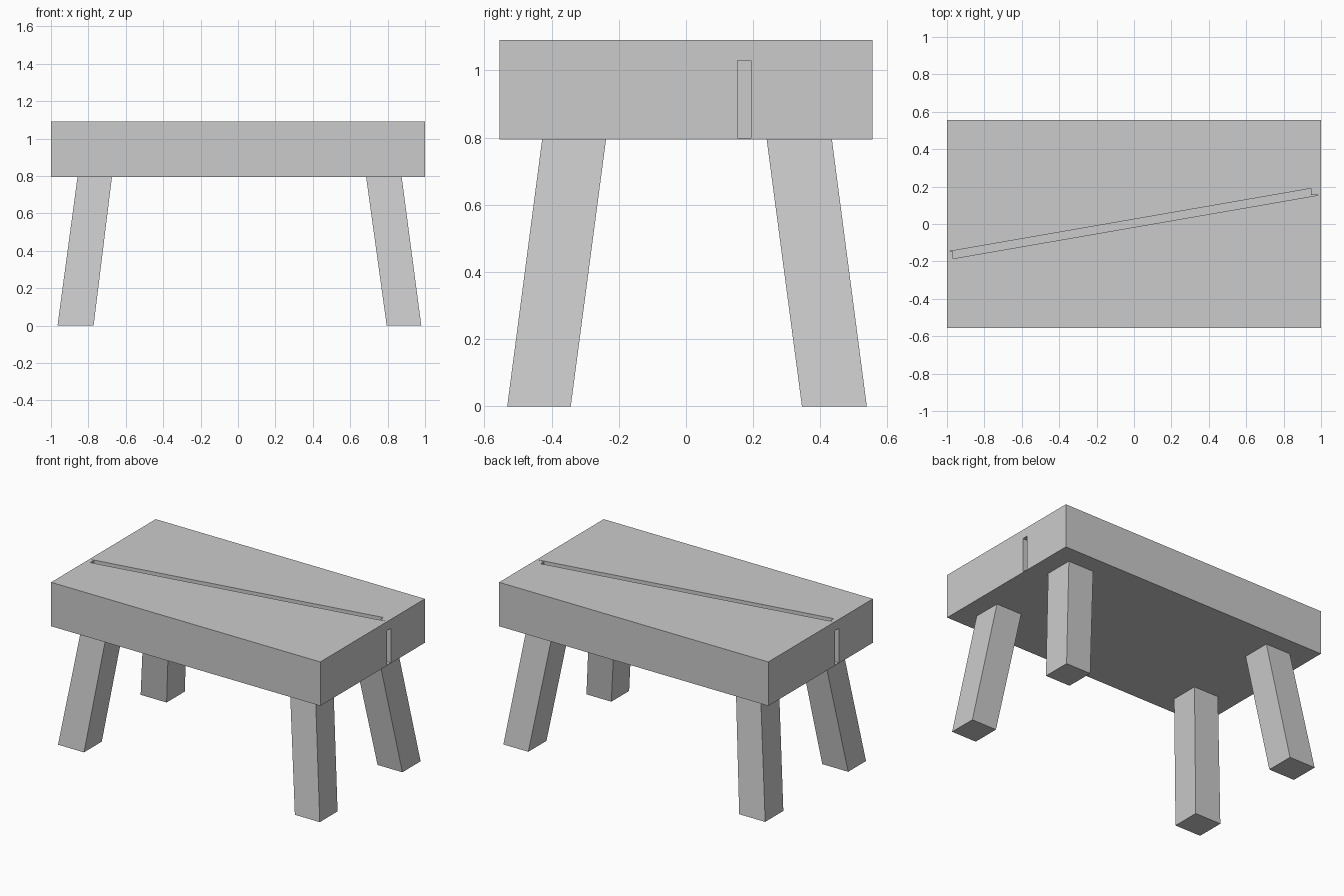
import bpy, bmesh

if "Cube" in bpy.data.objects:
    bpy.data.objects.remove(bpy.data.objects["Cube"])

BOTTOM, TOP = 0.795, 1.09


def prism(name, lower, upper, z0, z1):
    """Solid between two matching counter-clockwise outlines."""
    bm = bmesh.new()
    lo = [bm.verts.new((x, y, z0)) for x, y in lower]
    hi = [bm.verts.new((x, y, z1)) for x, y in upper]
    bm.faces.new(lo[::-1])
    bm.faces.new(hi)
    n = len(lo)
    for i in range(n):
        j = (i + 1) % n
        bm.faces.new((lo[i], lo[j], hi[j], hi[i]))
    bmesh.ops.recalc_face_normals(bm, faces=bm.faces)
    mesh = bpy.data.meshes.new(name)
    bm.to_mesh(mesh)
    bm.free()
    obj = bpy.data.objects.new(name, mesh)
    bpy.context.collection.objects.link(obj)
    return obj


def rect(x0, x1, y0, y1):
    return [(x0, y0), (x1, y0), (x1, y1), (x0, y1)]


def cut(target, cutter):
    cutter.hide_render = True
    cutter.hide_viewport = True
    mod = target.modifiers.new(cutter.name, 'BOOLEAN')
    mod.operation = 'DIFFERENCE'
    mod.solver = 'EXACT'
    mod.object = cutter


# Thick table top
slab = rect(-1, 1, -0.555, 0.555)
table_top = prism("table_top", slab, slab, BOTTOM, TOP)

# Diagonal groove with stepped ends
groove = [(-0.968, -0.185), (0.99, 0.155), (0.947, 0.155),
          (0.947, 0.19), (-0.99, -0.147), (-0.968, -0.147)]
cut(table_top, prism("groove_cutter", groove, groove, 1.04, 1.15))

# Upright slot in each end, stopping just above the underside
for name, outline in (("right_slot_cutter", rect(0.947, 1.1, 0.153, 0.193)),
                      ("left_slot_cutter", rect(-1.1, -0.968, -0.193, -0.153))):
    cut(table_top, prism(name, outline, outline, BOTTOM + 0.004, 1.03))

# Four legs splayed outwards: (foot range, top range) on each axis
sides = {"left": ((-0.965, -0.772), (-0.858, -0.674)),
         "right": ((0.795, 0.98), (0.685, 0.875))}
depths = {"front": ((-0.532, -0.343), (-0.428, -0.238)),
          "back": ((0.345, 0.538), (0.24, 0.434))}
for dname, (fy, ty) in depths.items():
    for sname, (fx, tx) in sides.items():
        prism(f"{dname}_{sname}_leg", rect(*fx, *fy), rect(*tx, *ty), 0, BOTTOM)
